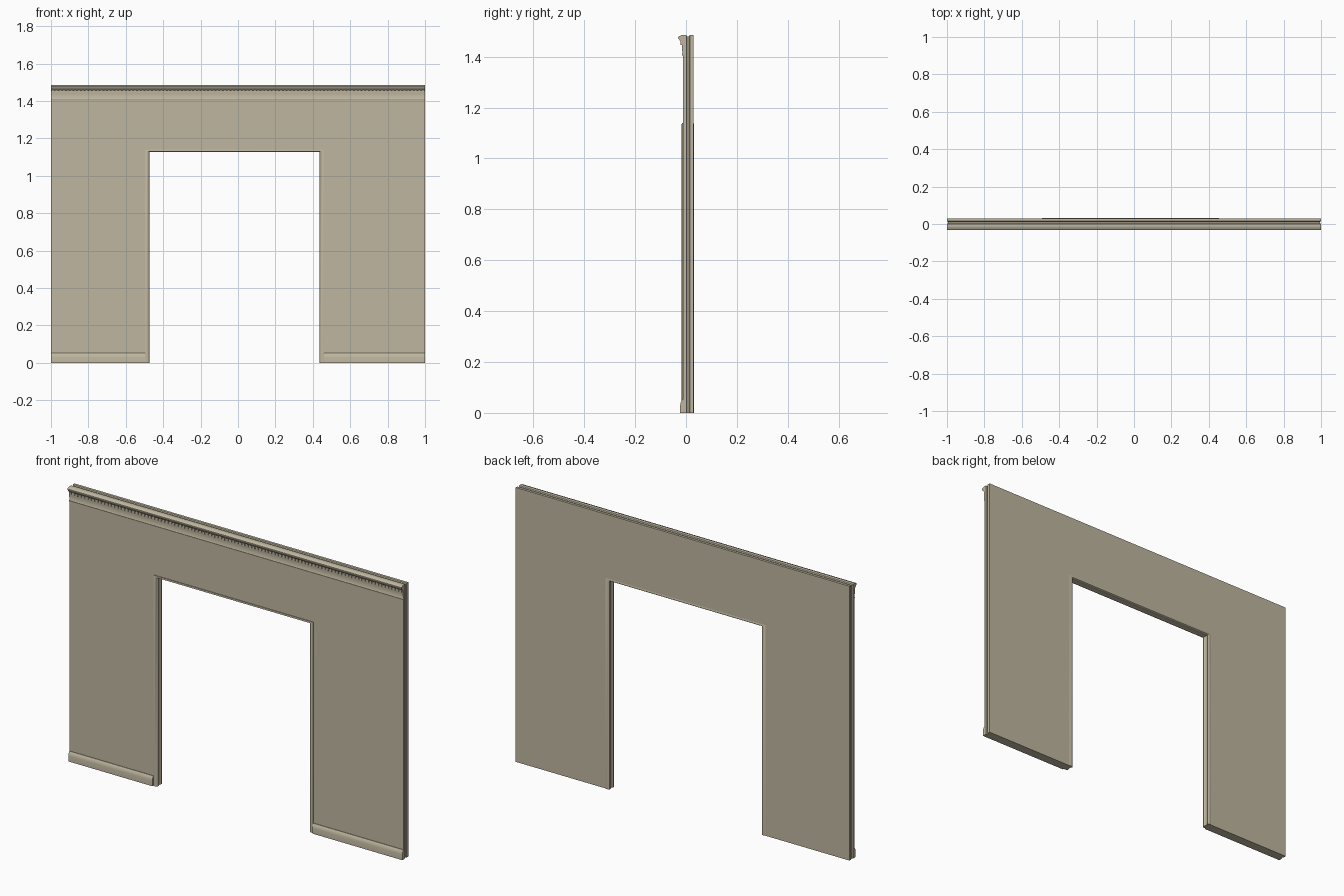
import bpy, bmesh, math

if "Cube" in bpy.data.objects:
    bpy.data.objects.remove(bpy.data.objects["Cube"])

def material(name, col):
    m = bpy.data.materials.new(name)
    m.diffuse_color = (*col, 1)
    m.use_nodes = True
    m.node_tree.nodes["Principled BSDF"].inputs["Base Color"].default_value = m.diffuse_color
    return m

BEIGE = material("warm_beige", (0.52, 0.47, 0.35))

def finish(bm, name, smooth=False):
    bmesh.ops.recalc_face_normals(bm, faces=bm.faces)
    me = bpy.data.meshes.new(name)
    bm.to_mesh(me)
    bm.free()
    ob = bpy.data.objects.new(name, me)
    bpy.context.collection.objects.link(ob)
    me.materials.append(BEIGE)
    if smooth:
        bpy.ops.object.select_all(action='DESELECT')
        ob.select_set(True)
        bpy.context.view_layer.objects.active = ob
        bpy.ops.object.shade_smooth_by_angle(angle=math.radians(40))
    return ob

def loft(bm, rings):
    """Join closed rings of points and cap both ends."""
    vs = [[bm.verts.new(p) for p in r] for r in rings]
    n = len(vs[0])
    for a, b in zip(vs, vs[1:]):
        for i in range(n):
            j = (i + 1) % n
            bm.faces.new((a[i], a[j], b[j], b[i]))
    bm.faces.new(vs[0])
    bm.faces.new(vs[-1])

def extrude_x(name, profile, x0, x1):
    bm = bmesh.new()
    loft(bm, [[(x, y, z) for y, z in profile] for x in (x0, x1)])
    return finish(bm, name, True)

H = 1.485
L, R, T = -0.473, 0.437, 1.128      # clear opening
FRONT, BACK = -0.011, 0.029

# Wall slab with doorway and a shallow groove round its outer edges
def outline(y, inset):
    a = 1 - inset
    l, r, t = L - 0.012, R + 0.012, T + 0.006
    return [(x, y, z) for x, z in ((-a, 0), (l, 0), (l, t), (r, t),
                                   (r, 0), (a, 0), (a, H - inset), (-a, H - inset))]

bm = bmesh.new()
loft(bm, [outline(y, d) for y, d in ((FRONT, 0), (0.001, 0), (0.004, 0.005),
                                     (0.012, 0.005), (0.015, 0), (BACK, 0))])
finish(bm, "wall")

# Door casing: moulded profile swept round the opening (outward offset, y)
casing = [(0.024, FRONT), (0.024, -0.015), (0.014, -0.017), (0.006, -0.015),
          (0.001, -0.010), (0, -0.005), (0.004, 0.001), (0.005, 0.010), (0.004, 0.019),
          (0, 0.023), (0.001, 0.028), (0.006, 0.031), (0.018, 0.031), (0.024, BACK)]
bm = bmesh.new()
loft(bm, [[(x + s * d, y, z + (d * 0.5 if z else 0)) for d, y in casing]
          for x, z, s in ((L, 0, -1), (L, T, -1), (R, T, 1), (R, 0, 1))])
finish(bm, "door_casing", True)

# Skirting boards on both sides of the doorway
skirting = [(FRONT, 0), (-0.023, 0), (-0.023, 0.030), (-0.021, 0.040),
            (-0.017, 0.048), (-0.014, 0.052), (FRONT, 0.052)]
extrude_x("skirting_left", skirting, -1, L - 0.024)
extrude_x("skirting_right", skirting, R + 0.024, 1)

# Crown cornice along the top of the front
cornice = [(FRONT, 1.404), (-0.015, 1.404), (-0.016, 1.410), (-0.014, 1.413),
           (-0.016, 1.440), (-0.017, 1.457), (-0.021, 1.460), (-0.025, 1.464),
           (-0.027, 1.469), (-0.030, 1.471), (-0.031, 1.474), (-0.031, 1.478),
           (-0.028, 1.481), (-0.022, 1.482), (-0.018, H), (FRONT, H)]
extrude_x("cornice", cornice, -1, 1)

# Row of small dentil blocks under the crown
bm = bmesh.new()
N = 100
for i in range(N):
    x = -1 + (i + 0.5) * 2 / N
    loft(bm, [[(x + dx, y, z) for y, z in ((-0.014, 1.446), (-0.021, 1.446),
                                           (-0.021, 1.460), (-0.014, 1.460))]
              for dx in (-0.005, 0.005)])
finish(bm, "dentils")
